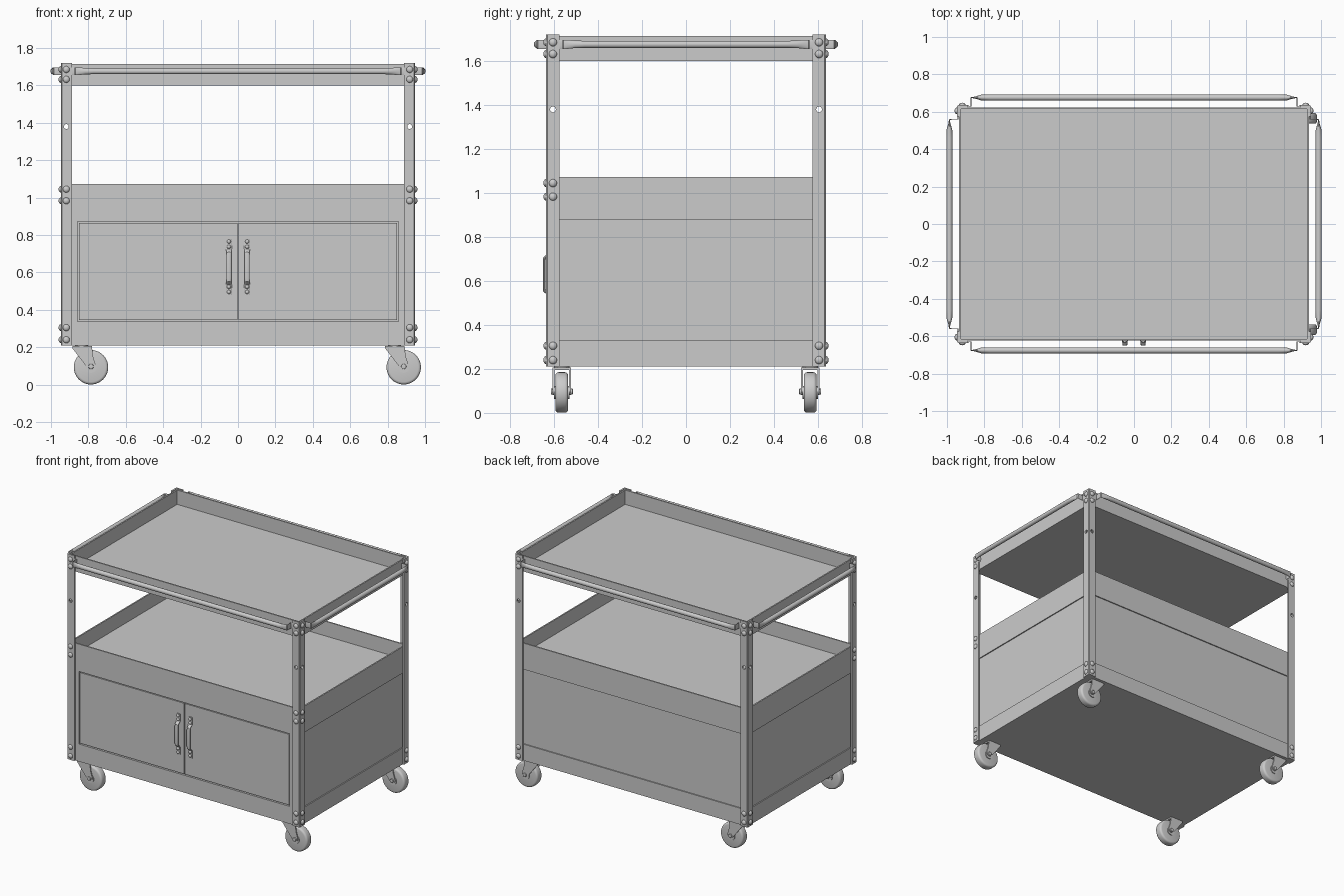
import bpy, bmesh, math
from mathutils import Matrix, Vector

if "Cube" in bpy.data.objects:
    bpy.data.objects.remove(bpy.data.objects["Cube"])


def finish(name, bm, smooth=False, mirror=None):
    bmesh.ops.recalc_face_normals(bm, faces=bm.faces)
    me = bpy.data.meshes.new(name)
    bm.to_mesh(me)
    bm.free()
    ob = bpy.data.objects.new(name, me)
    bpy.context.collection.objects.link(ob)
    if smooth:
        bpy.ops.object.select_all(action='DESELECT')
        ob.select_set(True)
        bpy.context.view_layer.objects.active = ob
        bpy.ops.object.shade_smooth_by_angle(angle=math.radians(35))
    if mirror:
        m = ob.modifiers.new("Mirror", 'MIRROR')
        m.use_axis = mirror
        m.use_mirror_merge = False
    return ob


def box(bm, x0, x1, y0, y1, z0, z1):
    m = Matrix.Translation(((x0 + x1) / 2, (y0 + y1) / 2, (z0 + z1) / 2)) @ \
        Matrix.Diagonal((x1 - x0, y1 - y0, z1 - z0, 1))
    return bmesh.ops.create_cube(bm, size=1, matrix=m)["verts"]


def cylinder(bm, center, r, depth, axis, seg=24, bevel=0):
    rot = {'X': Matrix.Rotation(math.pi / 2, 4, 'Y'), 'Y': Matrix.Rotation(math.pi / 2, 4, 'X'),
           'Z': Matrix()}[axis]
    vs = bmesh.ops.create_cone(bm, cap_ends=True, segments=seg, radius1=r, radius2=r, depth=depth,
                               matrix=Matrix.Translation(center) @ rot)["verts"]
    if bevel:
        rims = [e for e in {e for v in vs for e in v.link_edges}
                if any(len(f.verts) > 4 for f in e.link_faces)]
        bmesh.ops.bevel(bm, geom=rims, offset=bevel, segments=3, profile=0.5, affect='EDGES')


def prism(bm, pts, y0, y1):
    """Extrude an (x, z) outline along y."""
    f = bm.faces.new([bm.verts.new((x, y0, z)) for x, z in pts])
    r = bmesh.ops.extrude_face_region(bm, geom=[f])["geom"]
    bmesh.ops.translate(bm, vec=(0, y1 - y0, 0), verts=[v for v in r if isinstance(v, bmesh.types.BMVert)])


def loft(bm, half, place, seg=16):
    """Symmetric strap or tube; half = (along, out, half thickness, half width)."""
    st = [(-u, v, t, w) for u, v, t, w in half] + [(u, v, t, w) for u, v, t, w in reversed(half)]
    rings = []
    for i, (u, v, t, w) in enumerate(st):
        p = Vector((u, v))
        a = (p - Vector(st[i - 1][:2])).normalized() if i else None
        b = (Vector(st[i + 1][:2]) - p).normalized() if i < len(st) - 1 else None
        d = ((a or b) + (b or a)).normalized()
        n = Vector((-d.y, d.x))
        ring = []
        for k in range(seg):
            g = 2 * math.pi * (k + 0.5) / seg
            q = p + n * t * math.cos(g)
            ring.append(bm.verts.new(place(q.x, q.y, w * math.sin(g))))
        rings.append(ring)
    for r0, r1 in zip(rings, rings[1:]):
        for k in range(seg):
            bm.faces.new((r0[k], r0[(k + 1) % seg], r1[(k + 1) % seg], r1[k]))
    bm.faces.new(rings[0])
    bm.faces.new(rings[-1])


X, Y, TX, TY = 0.947, 0.636, 0.935, 0.624   # leg outside, tray outside


def tray(name, z0, z1, zf):
    bm = bmesh.new()
    t = 0.01
    for s in (-1, 1):
        box(bm, *sorted((s * TX, s * (TX - t))), -TY, TY, z0, z1)
        box(bm, -TX + t, TX - t, *sorted((s * TY, s * (TY - t))), z0, z1)
    box(bm, -TX + t, TX - t, -TY + t, TY - t, zf - t, zf)
    finish(name, bm)


# Trays
tray("top_tray", 1.60, 1.715, 1.61)
tray("middle_tray", 0.88, 1.073, 0.965)
tray("bottom_tray", 0.21, 0.33, 0.22)

# Angle-iron legs with a hole through each flange
bm = bmesh.new()
c = 0.006
outline = [(X - 0.06, Y), (X - c, Y), (X, Y - c), (X, Y - 0.06), (X - 0.012, Y - 0.06),
           (X - 0.012, Y - 0.012), (X - 0.06, Y - 0.012)]
f = bm.faces.new([bm.verts.new((x, y, 0.21)) for x, y in outline])
r = bmesh.ops.extrude_face_region(bm, geom=[f])["geom"]
bmesh.ops.translate(bm, vec=(0, 0, 1.51), verts=[v for v in r if isinstance(v, bmesh.types.BMVert)])
legs = finish("corner_legs", bm)
for axis, pos in (('X', (X, Y - 0.031, 1.38)), ('Y', (X - 0.029, Y, 1.38))):
    bm = bmesh.new()
    cylinder(bm, pos, 0.013, 0.05, axis)
    cut = finish("hole_cutter", bm)
    cut.hide_render = True
    cut.hide_set(True)
    m = legs.modifiers.new("Hole", 'BOOLEAN')
    m.object, m.operation, m.solver = cut, 'DIFFERENCE', 'EXACT'
m = legs.modifiers.new("Mirror", 'MIRROR')
m.use_axis = (True, True, False)
m.use_mirror_merge = False


# Dome bolts on both flanges
def bolts(name, heights, sy, mirror):
    bm = bmesh.new()
    for z in heights:
        for pos, sc in (((X - 0.029, sy * Y, z), (1, 0.7, 1)), ((X, sy * (Y - 0.031), z), (0.7, 1, 1))):
            bmesh.ops.create_uvsphere(bm, u_segments=16, v_segments=10, radius=0.018,
                                      matrix=Matrix.Translation(pos) @ Matrix.Diagonal((*sc, 1)))
    finish(name, bm, True, mirror)


bolts("corner_bolts", (1.685, 1.632, 0.305, 0.24), 1, (True, True, False))
bolts("middle_front_bolts", (1.045, 0.983), -1, (True, False, False))

# Cabinet: side and back panels, front frame
bm = bmesh.new()
for s in (-1, 1):
    box(bm, *sorted((s * 0.927, s * 0.917)), -0.612, 0.616, 0.32, 0.89)
box(bm, -0.92, 0.92, 0.606, 0.616, 0.32, 0.89)
finish("cabinet_panels", bm)
bm = bmesh.new()
for s in (-1, 1):
    box(bm, *sorted((s * 0.858, s * TX)), -TY, -0.604, 0.33, 0.88)
box(bm, -0.858, 0.858, -TY, -0.604, 0.872, 0.88)
box(bm, -0.858, 0.858, -TY, -0.604, 0.33, 0.338)
box(bm, -0.92, 0.92, -0.604, -0.598, 0.32, 0.89)
finish("door_frame", bm)

# Doors and pull handles
bm = bmesh.new()
box(bm, 0.003, 0.851, -0.621, -0.606, 0.345, 0.865)
finish("doors", bm, mirror=(True, False, False))
bm = bmesh.new()
loft(bm, [(0.15, 0.624, 0.004, 0.016), (0.095, 0.624, 0.004, 0.016), (0.085, 0.632, 0.006, 0.014),
          (0.075, 0.643, 0.007, 0.014), (0.06, 0.645, 0.006, 0.014)],
     lambda u, v, w: (0.049 + w, -v, 0.63 + u))
for s in (-1, 1):
    for d in (0.135, 0.107):
        bmesh.ops.create_uvsphere(bm, u_segments=12, v_segments=8, radius=0.011,
                                  matrix=Matrix.Translation((0.049, -0.626, 0.63 + s * d)))
finish("door_handles", bm, True, (True, False, False))

# Tubular rails round the top, flattened and bent at the ends
for name, end, wall, place in (
        ("long_rails", 0.872, Y - 0.006, lambda u, v, w: (u, v, 1.676 + w)),
        ("short_rails", 0.56, X - 0.006, lambda u, v, w: (v, u, 1.676 + w))):
    out = wall + 0.046
    bm = bmesh.new()
    loft(bm, [(end + 0.045, wall, 0.003, 0.021), (end, wall, 0.003, 0.021), (end, out - 0.004, 0.003, 0.021),
              (end - 0.004, out, 0.003, 0.021), (end - 0.02, out, 0.005, 0.021),
              (end - 0.055, out, 0.0155, 0.017), (end - 0.1, out, 0.0165, 0.0165)], place)
    finish(name, bm, True, (name == "short_rails", name == "long_rails", False))

# Casters: all trail towards +x
bm = bmesh.new()
wx, wz = 0.05, 0.093
cylinder(bm, (wx, 0, wz), 0.092, 0.058, 'Y', 40, 0.014)
cylinder(bm, (wx, 0, wz), 0.03, 0.07, 'Y', 20)
cylinder(bm, (wx, 0, wz + 0.004), 0.014, 0.1, 'Y', 12, 0.003)
tip = [(wx + 0.024 * math.cos(a), wz + 0.012 + 0.024 * math.sin(a))
       for a in [math.radians(d) for d in range(215, 376, 20)]]
fork = [(-0.05, 0.205), (-0.05, 0.195)] + tip + [(0.06, 0.155), (0.055, 0.205)]
for y0, y1 in ((-0.041, -0.034), (0.034, 0.041)):
    prism(bm, fork, y0, y1)
box(bm, -0.05, 0.055, -0.041, 0.041, 0.196, 0.206)
cylinder(bm, (0, 0, 0.206), 0.035, 0.012, 'Z')
first = finish("caster", bm, True)
for i, (x, y) in enumerate([(-0.836, -0.565), (0.836, -0.565), (-0.836, 0.565), (0.836, 0.565)]):
    ob = first
    if i:
        ob = first.copy()
        bpy.context.collection.objects.link(ob)
    ob.location = (x, y, 0)
